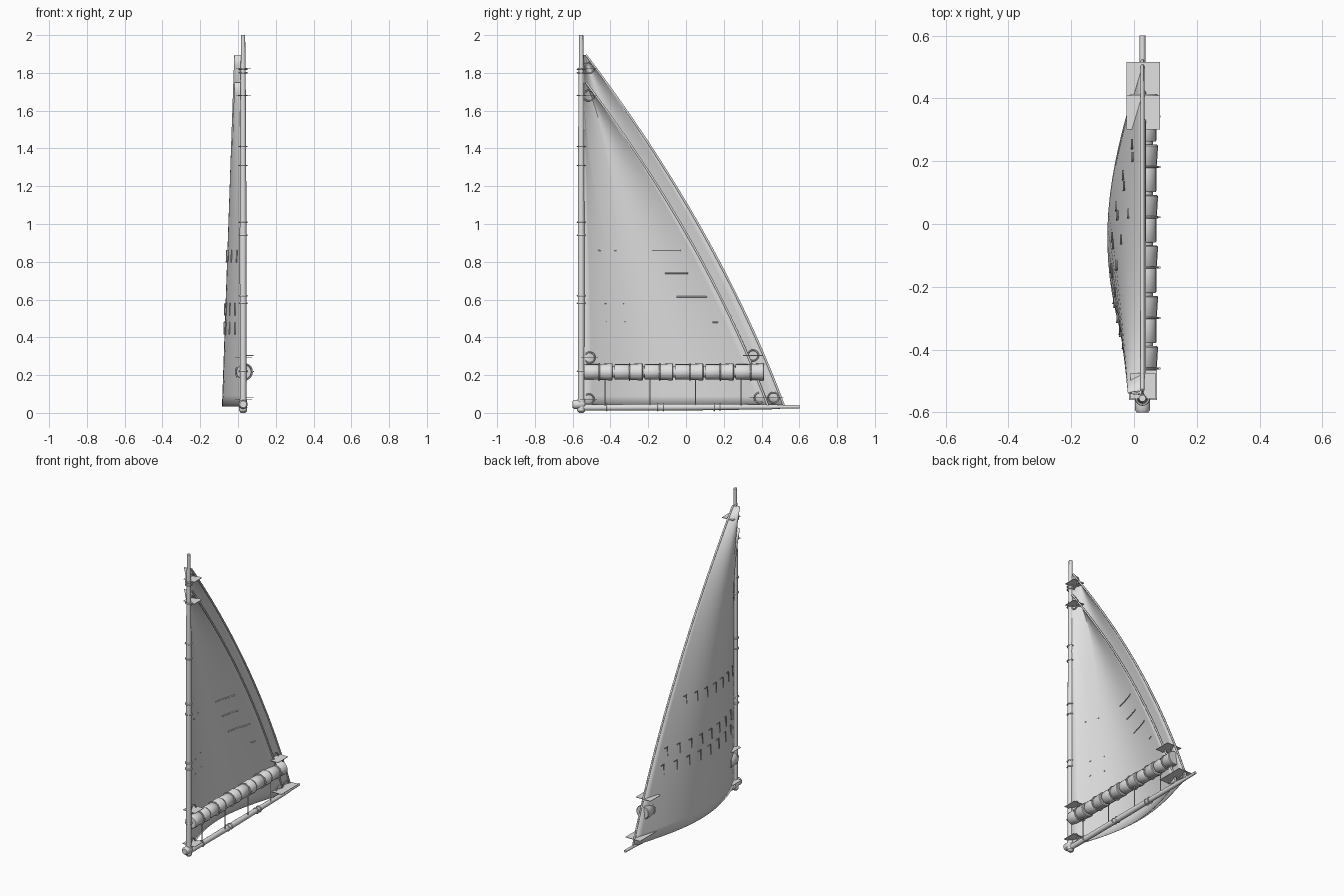
import bpy, bmesh, math
from mathutils import Vector

if "Cube" in bpy.data.objects:
    bpy.data.objects.remove(bpy.data.objects["Cube"])

canvas = bpy.data.materials.new("pale_grey")
canvas.diffuse_color = (0.75, 0.75, 0.75, 1)
canvas.use_nodes = True
canvas.node_tree.nodes["Principled BSDF"].inputs["Base Color"].default_value = canvas.diffuse_color
MX, MY = 0.027, -0.555          # mast axis


def finish(name, bm, smooth=True):
    me = bpy.data.meshes.new(name)
    bmesh.ops.recalc_face_normals(bm, faces=bm.faces)
    bm.to_mesh(me)
    bm.free()
    me.materials.append(canvas)
    ob = bpy.data.objects.new(name, me)
    bpy.context.collection.objects.link(ob)
    if smooth:
        bpy.context.view_layer.objects.active = ob
        ob.select_set(True)
        bpy.ops.object.shade_smooth_by_angle(angle=math.radians(40))
        ob.select_set(False)
    return ob


def lathe(name, start, axis, profile, n=16):
    """Revolve (distance, radius) pairs around an axis."""
    axis = Vector(axis).normalized()
    a = axis.orthogonal().normalized()
    b = axis.cross(a)
    bm = bmesh.new()
    rings = []
    for d, r in profile:
        rings.append([bm.verts.new(Vector(start) + axis * d + r * (
            a * math.cos(2 * math.pi * i / n) + b * math.sin(2 * math.pi * i / n)))
            for i in range(n)])
    for p, q in zip(rings, rings[1:]):
        for i in range(n):
            bm.faces.new((p[i], p[(i + 1) % n], q[(i + 1) % n], q[i]))
    bm.faces.new(rings[0])
    bm.faces.new(rings[-1])
    return finish(name, bm)


def hoop(name, centre, axis, radius, thick):
    """Round ring facing along an axis."""
    bpy.ops.mesh.primitive_torus_add(
        location=centre, rotation=Vector(axis).to_track_quat('Z', 'Y').to_euler(),
        major_radius=radius, minor_radius=thick, major_segments=20, minor_segments=6)
    ob = bpy.context.object
    ob.name = name
    ob.data.materials.append(canvas)
    bpy.ops.object.shade_smooth_by_angle()
    ob.select_set(False)


def box(name, centre, size):
    bm = bmesh.new()
    bmesh.ops.create_cube(bm, size=1)
    for v in bm.verts:
        v.co = Vector([c + s * k for c, s, k in zip(centre, size, v.co)])
    return finish(name, bm, False)


def rope(name, points, radius):
    cu = bpy.data.curves.new(name, 'CURVE')
    cu.dimensions = '3D'
    cu.bevel_depth = radius
    cu.bevel_resolution = 1
    cu.use_fill_caps = True
    sp = cu.splines.new('POLY')
    sp.points.add(len(points) - 1)
    for p, q in zip(sp.points, points):
        p.co = (*q, 1)
    cu.materials.append(canvas)
    bpy.context.collection.objects.link(bpy.data.objects.new(name, cu))


# Sail surface: u runs luff to leech, t runs foot to head
def sail_point(u, t, head, width, shift):
    leech = -0.53 + width * (1 - t + 0.085 * 4 * t * (1 - t))
    y = -0.545 + u * (leech + 0.545)
    depth = 0.112 - 0.065 * t * head / 1.89
    return Vector((MX + shift - depth * math.sin(math.pi * u ** 0.92), y,
                   0.035 + t * (head - 0.035)))


OUTER, INNER = (1.895, 1.05, 0.0), (1.75, 0.965, 0.006)


def make_sail(name, spec):
    bm = bmesh.new()
    nu, nt = 20, 32
    grid = [[bm.verts.new(sail_point(i / nu, j / nt, *spec)) for i in range(nu + 1)]
            for j in range(nt + 1)]
    for j in range(nt):
        for i in range(nu):
            bm.faces.new((grid[j][i], grid[j][i + 1], grid[j + 1][i + 1], grid[j + 1][i]))
    ob = finish(name, bm)
    ob.modifiers.new("cloth", 'SOLIDIFY').thickness = 0.002
    rope(name + "_leech_rope", [sail_point(1, j / 32, *spec) for j in range(33)], 0.006)


make_sail("full_sail", OUTER)
make_sail("inner_sail", INNER)


def on_sail(y, z, spec=OUTER):
    """Sail point at a given y and z."""
    t = (z - 0.035) / (spec[0] - 0.035)
    end = sail_point(1, t, *spec).y
    return sail_point(min(1, max(0, (y + 0.545) / (end + 0.545))), t, *spec)


# Mast, boom and gooseneck
lathe("mast", (MX, MY, 0.02), (0, 0, 1),
      [(0, 0.017), (0.9, 0.018), (1.6, 0.015), (1.98, 0.011)])
lathe("boom", (MX, -0.55, 0.028), (0, 1, 0.004),
      [(0, 0.016), (0.5, 0.018), (1.0, 0.013), (1.07, 0.009), (1.15, 0.009)])
lathe("gooseneck", (MX, -0.6, 0.045), (0, 1, 0),
      [(0, 0.018), (0.008, 0.024), (0.05, 0.024), (0.065, 0.014)])
lathe("mast_heel", (MX, MY, 0.0), (0, 0, 1), [(0, 0.012), (0.01, 0.021), (0.07, 0.021)])

for z in (1.82, 1.8, 1.68, 1.41, 1.31, 1.01, 0.94, 0.62, 0.58, 0.22):
    hoop("mast_hoop", (MX, MY, z), (0, 0, 1), 0.02, 0.004)
for y in (-0.42, -0.15, -0.12, 0.15, 0.18):
    hoop("boom_band", (MX, y, 0.03), (0, 1, 0), 0.018, 0.004)

# Rolled cloth bundle with a strap round each section
lathe("roll_core", (MX + 0.004, -0.54, 0.217), (0, 1, 0), [(0, 0.03), (0.94, 0.03)])
for i in range(6):
    y = -0.54 + 0.1605 * i
    lathe("rolled_cloth", (MX + 0.004, y, 0.217), (0, 1, 0),
          [(0, 0.038), (0.004, 0.041), (0.075, 0.041), (0.08, 0.038),
           (0.085, 0.042), (0.147, 0.046), (0.151, 0.042)], 14)
    hoop("roll_strap", (MX + 0.004, y + 0.08, 0.217), (0, 1, 0), 0.044, 0.004)
    box("strap_toggle", (0.072, y + 0.08, 0.22), (0.026, 0.006, 0.006))

# Lashings from the roll down to the boom
for y in (-0.43, -0.19, 0.05, 0.29):
    rope("lashing", [(MX + 0.01, y, 0.19), (MX + 0.01, y, 0.04)], 0.003)

# Eyelet rings with flat corner plates
for y, z, w in ((-0.515, 1.825, 0.08), (-0.515, 1.68, 0.08), (-0.51, 0.293, 0.09),
                (-0.515, 0.072, 0.09), (0.355, 0.304, 0.107), (0.39, 0.08, 0.107),
                (0.463, 0.08, 0.107)):
    hoop("corner_eyelet", (MX, y, z), (1, 0, 0), 0.028, 0.004)
    box("corner_plate", (MX + 0.002, y, z), (w, w, 0.003))

# Reef tags on the outside of the sail
for z, y0, y1, n in ((0.86, -0.48, 0.02, 7), (0.58, -0.45, 0.2, 8), (0.48, -0.45, 0.24, 8)):
    for i in range(n):
        p = on_sail(y0 + (y1 - y0) * i / (n - 1), z) - Vector((0.004, 0, 0))
        rope("reef_tag", [p + Vector((0, 0.03, 0)), p, p - Vector((0.002, 0, 0.065))], 0.003)

# Short battens on the inner face
for y0, y1, z in ((-0.18, -0.03, 0.86), (-0.11, 0.01, 0.74), (-0.05, 0.11, 0.615),
                  (0.14, 0.17, 0.48)):
    rope("batten", [on_sail(y0 + (y1 - y0) * k / 4, z, INNER) + Vector((0.002, 0, 0))
                    for k in range(5)], 0.004)
